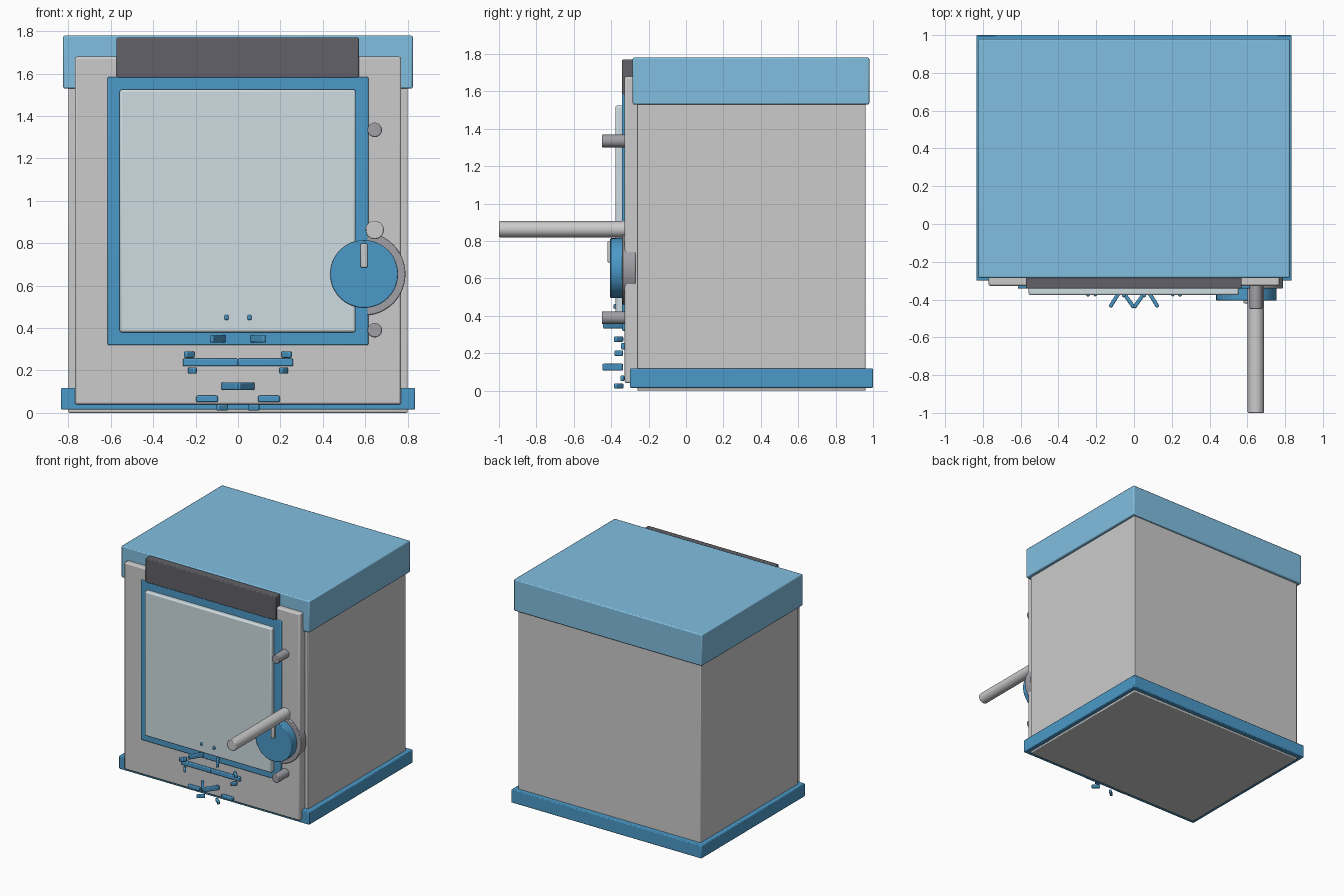
import bpy, bmesh, math
from mathutils import Matrix, Vector

if "Cube" in bpy.data.objects:
    bpy.data.objects.remove(bpy.data.objects["Cube"])


def material(name, rgb):
    m = bpy.data.materials.new(name)
    m.diffuse_color = (*rgb, 1)
    m.use_nodes = True
    m.node_tree.nodes["Principled BSDF"].inputs["Base Color"].default_value = m.diffuse_color
    return m


SKY = material("light_blue", (0.22, 0.52, 0.75))
BLUE = material("blue", (0.07, 0.32, 0.58))
DARK = material("dark_grey", (0.12, 0.12, 0.14))
GLASS = material("pale_glass", (0.62, 0.72, 0.76))
STEEL = material("mid_grey", (0.35, 0.35, 0.38))


def finish(name, bm, mat, bevel):
    me = bpy.data.meshes.new(name)
    bm.to_mesh(me)
    bm.free()
    ob = bpy.data.objects.new(name, me)
    bpy.context.collection.objects.link(ob)
    if mat:
        me.materials.append(mat)
    if bevel:
        b = ob.modifiers.new("bevel", 'BEVEL')
        b.width, b.segments, b.limit_method = bevel, 2, 'ANGLE'
    bpy.ops.object.select_all(action='DESELECT')
    ob.select_set(True)
    bpy.context.view_layer.objects.active = ob
    bpy.ops.object.shade_smooth_by_angle(angle=math.radians(35))
    return ob


def box(name, x, y, z, mat=None, bevel=0.006):
    """Box from (min, max) ranges on each axis."""
    bm = bmesh.new()
    mid = Vector([(a + b) / 2 for a, b in (x, y, z)])
    size = [b - a for a, b in (x, y, z)]
    bmesh.ops.create_cube(bm, size=1, matrix=Matrix.Translation(mid) @ Matrix.Diagonal((*size, 1)))
    return finish(name, bm, mat, bevel)


def rod(name, x, z, r, y0, y1, mat=None, bevel=0.005):
    """Cylinder pointing along y."""
    bm = bmesh.new()
    m = Matrix.Translation((x, (y0 + y1) / 2, z)) @ Matrix.Rotation(math.pi / 2, 4, 'X')
    bmesh.ops.create_cone(bm, cap_ends=True, segments=48, radius1=r, radius2=r, depth=y1 - y0, matrix=m)
    return finish(name, bm, mat, bevel)


def slat(name, p, q, z, h, mat):
    """Small bar between two (x, y) points at height z."""
    d = Vector((q[0] - p[0], q[1] - p[1]))
    m = (Matrix.Translation(((p[0] + q[0]) / 2, (p[1] + q[1]) / 2, z))
         @ Matrix.Rotation(math.atan2(d.y, d.x), 4, 'Z')
         @ Matrix.Diagonal((d.length, 0.02, h, 1)))
    bm = bmesh.new()
    bmesh.ops.create_cube(bm, size=1, matrix=m)
    return finish(name, bm, mat, 0.006)


# Cabinet, lid and base skirt
box("cabinet_body", (-0.80, 0.80), (-0.26, 0.96), (0, 1.60))
box("lid", (-0.825, 0.825), (-0.285, 0.98), (1.53, 1.78), SKY, 0.008)
box("base_skirt", (-0.835, 0.835), (-0.30, 1.0), (0.015, 0.118), BLUE)

# Door with frame, window and top strip
box("door_panel", (-0.77, 0.77), (-0.328, -0.25), (0.04, 1.68), None, 0.01)
box("window_frame", (-0.615, 0.615), (-0.342, -0.30), (0.32, 1.585), BLUE)
box("window_pane", (-0.558, 0.555), (-0.377, -0.32), (0.38, 1.525), GLASS, 0.01)
box("top_strip", (-0.573, 0.57), (-0.342, -0.27), (1.58, 1.77), DARK)

# Dial, handle and pegs
rod("dial_ring", 0.595, 0.655, 0.195, -0.341, -0.27, STEEL)
rod("dial", 0.595, 0.655, 0.16, -0.405, -0.335, BLUE)
box("dial_pointer", (0.579, 0.611), (-0.42, -0.395), (0.685, 0.80))
rod("door_handle", 0.645, 0.863, 0.043, -1.0, -0.32)
for i, z in enumerate((0.39, 1.335)):
    rod(f"door_peg_{i}", 0.645, z, 0.034, -0.45, -0.32, STEEL)

# Plain decorative slats, one side listed and mirrored: (start, end, height, thickness)
slats = [
    ((0.046, -0.375), (0.064, -0.38), 0.45, 0.024),
    ((0.065, -0.34), (0.127, -0.44), 0.35, 0.036),
    ((0.21, -0.34), (0.25, -0.38), 0.275, 0.03),
    ((0.0, -0.337), (0.26, -0.337), 0.238, 0.036),
    ((0.20, -0.38), (0.23, -0.34), 0.20, 0.03),
    ((0.0, -0.443), (0.073, -0.34), 0.126, 0.036),
    ((0.095, -0.34), (0.197, -0.34), 0.066, 0.03),
    ((0.05, -0.34), (0.098, -0.38), 0.025, 0.028),
]
for i, (p, q, z, h) in enumerate(slats):
    for side, s in (("right", 1), ("left", -1)):
        slat(f"slat_{side}_{i}", (s * p[0], p[1]), (s * q[0], q[1]), z, h, BLUE)
